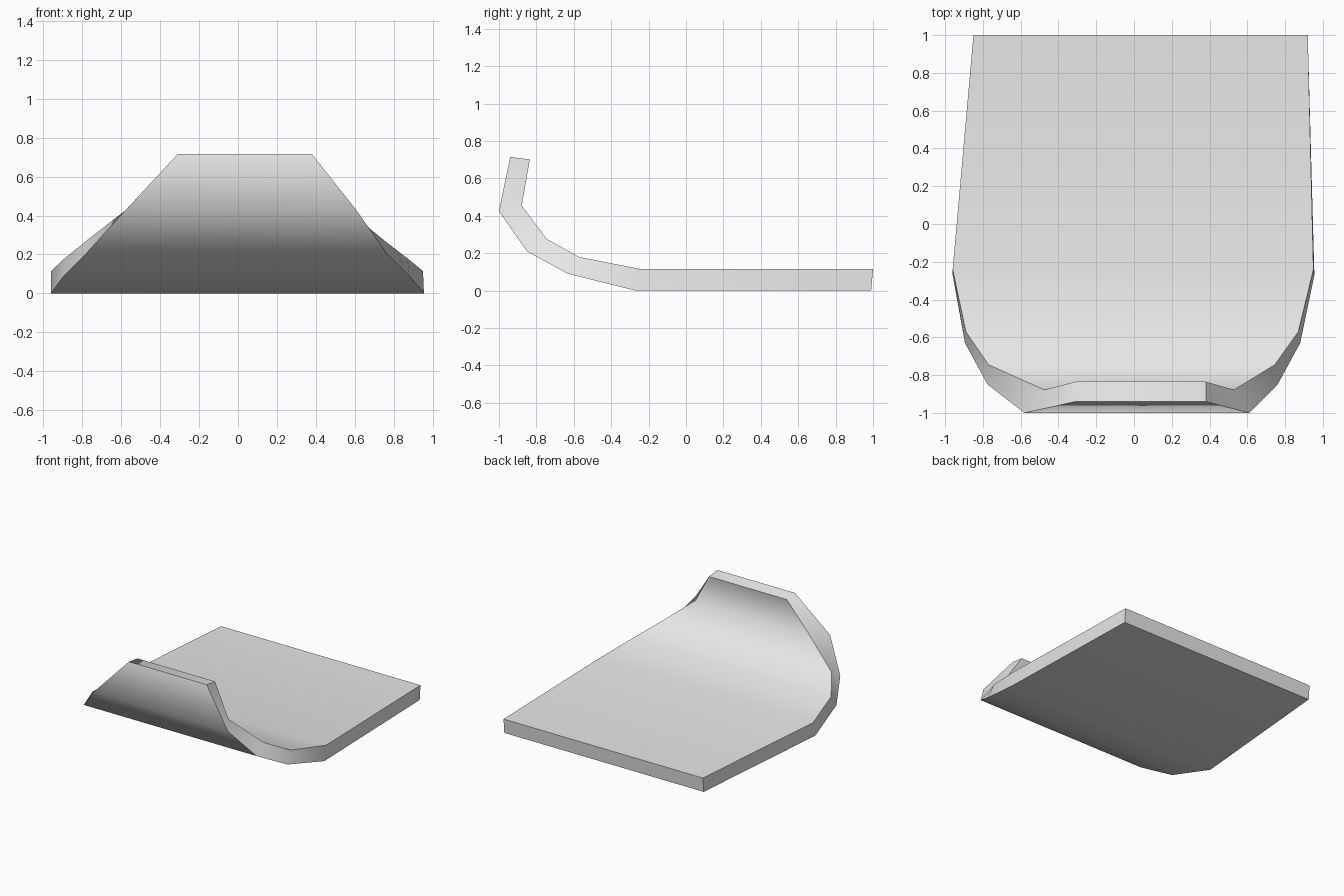
import bpy
import bmesh
import math

cube = bpy.data.objects.get("Cube")
if cube:
    bpy.data.objects.remove(cube, do_unlink=True)

# Plain light grey
grey = bpy.data.materials.new("light_grey")
grey.use_nodes = True
colour = (0.8, 0.8, 0.8, 1)
grey.diffuse_color = colour
grey.node_tree.nodes["Principled BSDF"].inputs["Base Color"].default_value = colour

# Cross-sections from back to curled tip: (y, z, right x, left x)
outer = [
    (0.99, 0.0, -0.85, 0.92),
    (-0.27, 0.0, -0.96, 0.955),
    (-0.63, 0.09, -0.895, 0.88),
    (-0.85, 0.21, -0.775, 0.76),
    (-1.0, 0.425, -0.58, 0.61),
    (-0.94, 0.715, -0.31, 0.38),
]
inner = [
    (1.0, 0.115, -0.85, 0.92),
    (-0.24, 0.115, -0.96, 0.95),
    (-0.57, 0.18, -0.89, 0.87),
    (-0.745, 0.277, -0.77, 0.745),
    (-0.878, 0.455, -0.475, 0.53),
    (-0.835, 0.702, -0.31, 0.38),
]

# Curled slab: bridge neighbouring sections, then cap both ends
bm = bmesh.new()
rings = []
for (yo, zo, ro, lo), (yi, zi, ri, li) in zip(outer, inner):
    corners = [(ro, yo, zo), (lo, yo, zo), (li, yi, zi), (ri, yi, zi)]
    rings.append([bm.verts.new(c) for c in corners])
for a, b in zip(rings, rings[1:]):
    for i in range(4):
        j = (i + 1) % 4
        bm.faces.new((a[i], a[j], b[j], b[i]))
bm.faces.new(rings[0])
bm.faces.new(rings[-1])
bmesh.ops.recalc_face_normals(bm, faces=bm.faces)

mesh = bpy.data.meshes.new("curled_slab")
bm.to_mesh(mesh)
bm.free()
mesh.materials.append(grey)
slab = bpy.data.objects.new("curled_slab", mesh)
bpy.context.collection.objects.link(slab)

# Smooth the curl, keep the rim crisp
bpy.ops.object.select_all(action="DESELECT")
slab.select_set(True)
bpy.context.view_layer.objects.active = slab
bpy.ops.object.shade_smooth_by_angle(angle=math.radians(55))
